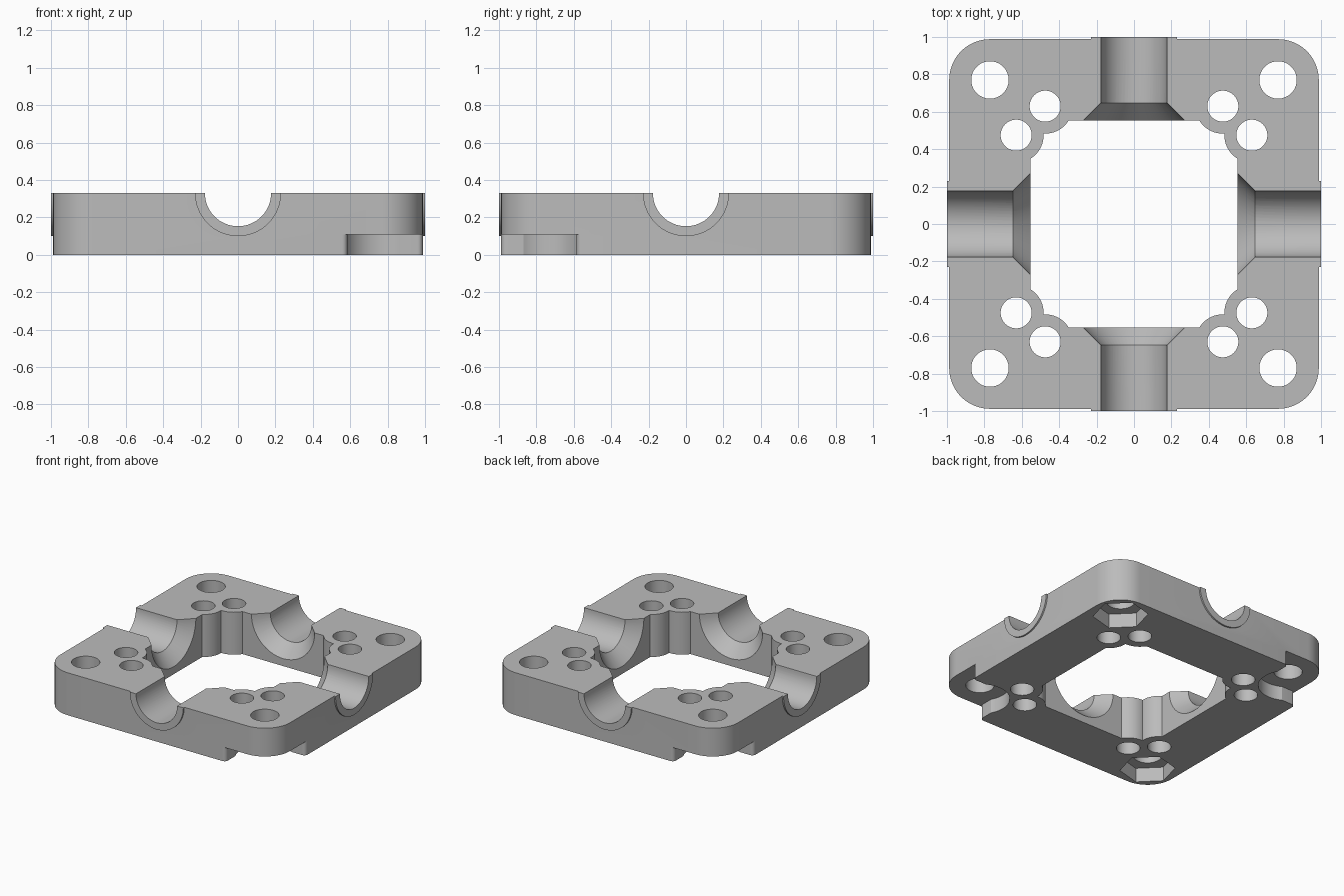
import bpy, bmesh, math
from mathutils import Matrix, Vector

cube = bpy.data.objects.get("Cube")
if cube:
    bpy.data.objects.remove(cube, do_unlink=True)

HALF, TOP, STEP = 0.988, 0.33, 0.11      # plate half width, height, underside recess depth
BOLT = 0.77                              # corner bolt centre, also the corner arc centre
PINS = [(0.63, 0.475), (0.475, 0.63)]    # small hole centres in one corner
QUADS = [(1, 1), (-1, 1), (-1, -1), (1, -1)]


def arc(cx, cy, r, a0, a1, n):
    """Points along an arc, angles in degrees."""
    angles = [math.radians(a0 + (a1 - a0) * i / n) for i in range(n + 1)]
    return [(cx + r * math.cos(a), cy + r * math.sin(a)) for a in angles]


def circle(cx, cy, r, n=48, turn=0):
    return arc(cx, cy, r, turn, turn + 360, n)[:-1]


def prism(name, points, z0, z1, matrix=Matrix()):
    """Extrude a flat outline from z0 to z1."""
    bm = bmesh.new()
    face = bm.faces.new([bm.verts.new((x, y, z0)) for x, y in points])
    up = bmesh.ops.extrude_face_region(bm, geom=[face])["geom"]
    bmesh.ops.translate(bm, vec=(0, 0, z1 - z0),
                        verts=[v for v in up if isinstance(v, bmesh.types.BMVert)])
    return finish(name, bm, matrix)


def finish(name, bm, matrix):
    bmesh.ops.transform(bm, matrix=matrix, verts=bm.verts)
    bmesh.ops.recalc_face_normals(bm, faces=bm.faces)
    mesh = bpy.data.meshes.new(name)
    bm.to_mesh(mesh)
    bm.free()
    obj = bpy.data.objects.new(name, mesh)
    bpy.context.collection.objects.link(obj)
    return obj


def combine(target, tool, operation="DIFFERENCE"):
    """Apply a boolean and discard the tool."""
    tool.hide_render = True
    mod = target.modifiers.new("cut", "BOOLEAN")
    mod.operation, mod.solver, mod.object = operation, "EXACT", tool
    bpy.context.view_layer.objects.active = target
    bpy.ops.object.modifier_apply(modifier=mod.name)
    bpy.data.objects.remove(tool, do_unlink=True)


def square(h):
    return [(h * sx, h * sy) for sx, sy in QUADS]


# Rounded square plate, left tall until it is trimmed
outline = []
for i, (sx, sy) in enumerate(QUADS):
    outline += arc(BOLT * sx, BOLT * sy, HALF - BOLT, 90 * i, 90 * i + 90, 16)
plate = prism("mounting_plate", outline, 0, TOP + 0.15)

# Collars standing slightly proud of each side
lift = Matrix.Translation((0, 0, TOP))
axes = [lift @ Matrix.Rotation(math.pi / 2, 4, a) for a in "XY"]
for m in axes:
    combine(plate, prism("collar", circle(0, 0, 0.23, 64), -1, 1, m), "UNION")
combine(plate, prism("trim", square(2), TOP, 2))

# Central opening, with round bosses left around the small holes
opening = prism("opening", square(0.553), -0.1, 0.6)
for sx, sy in QUADS:
    for px, py in PINS:
        combine(opening, prism("boss", circle(px * sx, py * sy, 0.147, 64), -0.2, 0.7))
combine(plate, opening)

# Half round channels through the four sides
for m in axes:
    combine(plate, prism("channel", circle(0, 0, 0.177, 64), -1.2, 1.2, m))

# Conical flare where each channel meets the opening
for i in range(4):
    bm = bmesh.new()
    bmesh.ops.create_cone(bm, cap_ends=True, segments=64, radius1=0.36, radius2=0.17, depth=0.19)
    m = (lift @ Matrix.Rotation(i * math.pi / 2, 4, "Z") @ Matrix.Translation((0.56, 0, 0))
         @ Matrix.Rotation(math.pi / 2, 4, "Y"))
    combine(plate, finish("flare", bm, m))

# Through holes in every corner
for sx, sy in QUADS:
    combine(plate, prism("bolt_hole", circle(BOLT * sx, BOLT * sy, 0.1), -0.2, 0.6))
    for px, py in PINS:
        combine(plate, prism("pin_hole", circle(px * sx, py * sy, 0.083), -0.2, 0.6))

# Hexagonal nut pockets under two opposite corners
for s in (1, -1):
    combine(plate, prism("nut_pocket", circle(BOLT * s, BOLT * s, 0.195, 6, 45 + 90), -0.1, STEP))

# Open rounded recesses under the other two corners
wall, fillet, r = 0.585, 0.028, 0.21
a = math.degrees(math.asin((BOLT - wall) / r))
side = [(1.2, wall - fillet)] + arc(HALF - fillet, wall - fillet, fillet, 0, 90, 6)
recess = (side + arc(BOLT, BOLT, r, -a, a - 270, 32)
          + [(y, x) for x, y in reversed(side)] + [(1.2, 1.2)])
for turn in (90, -90):
    combine(plate, prism("recess", recess, -0.1, STEP, Matrix.Rotation(math.radians(turn), 4, "Z")))

# Plain grey finish
mat = bpy.data.materials.new("plain_grey")
mat.use_nodes = True
grey = (0.5, 0.5, 0.5, 1)
mat.diffuse_color = grey
mat.node_tree.nodes["Principled BSDF"].inputs["Base Color"].default_value = grey
plate.data.materials.clear()
plate.data.materials.append(mat)
for p in plate.data.polygons:
    p.material_index = 0

bpy.ops.object.select_all(action="DESELECT")
plate.select_set(True)
bpy.context.view_layer.objects.active = plate
bpy.ops.object.shade_smooth_by_angle(angle=math.radians(25))
